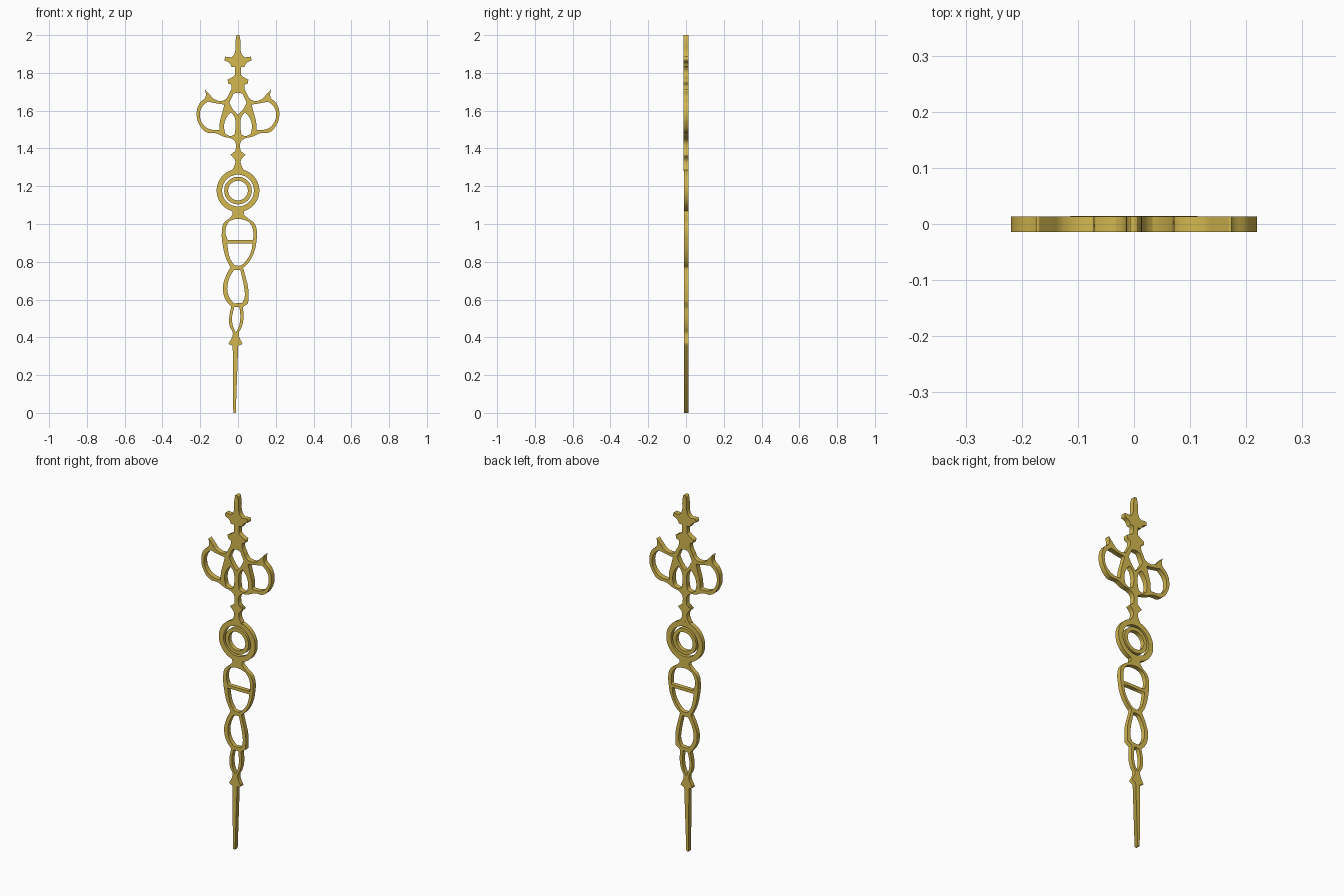
import bpy, math
from mathutils import Vector

gold = bpy.data.materials.new("gold")
gold.diffuse_color = (0.66, 0.48, 0.08, 1)


def mirror(half):
    """Close a right-hand half outline with its mirror image."""
    return half + [(-x, z) for x, z in reversed(half)]


def flip(loop):
    return [(-x, z) for x, z in loop]


def circle(r, z, n=40):
    return [(r * math.cos(2 * math.pi * i / n), z + r * math.sin(2 * math.pi * i / n))
            for i in range(n)]


def plate(name, loops, y0, y1):
    """Extruded flat plate: first loop is the outline, the others are holes."""
    cu = bpy.data.curves.new(name, 'CURVE')
    cu.dimensions = '2D'
    cu.fill_mode = 'BOTH'
    cu.resolution_u = 4
    cu.extrude = (y1 - y0) / 2
    for loop in loops:
        sp = cu.splines.new('BEZIER')
        sp.bezier_points.add(len(loop) - 1)
        sp.use_cyclic_u = True
        for i, p in enumerate(loop):
            a = Vector(p) - Vector(loop[i - 1])
            b = Vector(loop[(i + 1) % len(loop)]) - Vector(p)
            sharp = a.angle(b, 0) > math.radians(48)
            bp = sp.bezier_points[i]
            bp.co = (p[0], p[1], 0)
            bp.handle_left_type = bp.handle_right_type = 'VECTOR' if sharp else 'AUTO'
    ob = bpy.data.objects.new(name, cu)
    bpy.context.collection.objects.link(ob)
    ob.rotation_euler = (math.pi / 2, 0, 0)
    ob.location.y = (y0 + y1) / 2
    bpy.ops.object.select_all(action='DESELECT')
    ob.select_set(True)
    bpy.context.view_layer.objects.active = ob
    bpy.ops.object.convert(target='MESH')
    ob = bpy.context.object
    ob.data.materials.clear()
    ob.data.materials.append(gold)
    return ob


UP = (-0.0145, 0.0135)
LOW = (-0.0095, 0.0145)

# Ornamental head: spire, star points, scroll loops and lower knob
head = mirror([
    (0.007, 2.0), (0.013, 1.97), (0.019, 1.90), (0.035, 1.882), (0.068, 1.886),
    (0.072, 1.866), (0.045, 1.852), (0.034, 1.832), (0.016, 1.832), (0.016, 1.788),
    (0.034, 1.775), (0.055, 1.764), (0.052, 1.745), (0.034, 1.737), (0.036, 1.712),
    (0.050, 1.685), (0.062, 1.663), (0.085, 1.652), (0.125, 1.66), (0.148, 1.683),
    (0.174, 1.712), (0.172, 1.672), (0.203, 1.64), (0.219, 1.588), (0.204, 1.525),
    (0.166, 1.485), (0.115, 1.48), (0.075, 1.462), (0.03, 1.45), (0.013, 1.43),
    (0.013, 1.388), (0.040, 1.366), (0.018, 1.342), (0.014, 1.325), (0.034, 1.28)])
diamond = [(0, 1.695), (0.024, 1.69), (0.046, 1.642), (0.024, 1.603), (0, 1.577),
           (-0.024, 1.603), (-0.046, 1.642), (-0.024, 1.69)]
big_hole = [(0.072, 1.632), (0.11, 1.638), (0.16, 1.648), (0.19, 1.62), (0.202, 1.58),
            (0.187, 1.53), (0.15, 1.502), (0.098, 1.497), (0.096, 1.54), (0.083, 1.59)]
tear = [(0.038, 1.592), (0.06, 1.565), (0.074, 1.52), (0.067, 1.477), (0.04, 1.466),
        (0.018, 1.474), (0.012, 1.53), (0.02, 1.57)]
plate("ornamental_head", [head, diamond, big_hole, flip(big_hole), tear, flip(tear)], *UP)

# Mounting rings
plate("outer_ring", [circle(0.113, 1.177), circle(0.084, 1.177)], *LOW)
plate("inner_ring", [circle(0.073, 1.177), circle(0.052, 1.177)], *LOW)

# Openwork shaft, slightly asymmetric, ending in the long pointer
shaft = [
    (0.032, 1.075), (0.03, 1.05), (0.055, 1.028), (0.085, 1.005), (0.100, 0.965),
    (0.098, 0.91), (0.085, 0.85), (0.055, 0.795), (0.027, 0.768), (0.040, 0.72),
    (0.054, 0.66), (0.054, 0.58), (0.026, 0.56), (0.029, 0.50), (0.018, 0.45),
    (0.004, 0.42), (0.024, 0.365), (0.001, 0.355), (-0.012, 0.0), (-0.025, 0.0),
    (-0.028, 0.355), (-0.05, 0.365), (-0.027, 0.42), (-0.044, 0.46), (-0.046, 0.51),
    (-0.036, 0.562), (-0.066, 0.60), (-0.080, 0.66), (-0.066, 0.72), (-0.040, 0.772),
    (-0.064, 0.82), (-0.080, 0.885), (-0.086, 0.95), (-0.075, 1.005), (-0.045, 1.03),
    (-0.028, 1.05), (-0.032, 1.075)]
top_hole = [(-0.035, 1.02), (0.038, 1.02), (0.066, 1.0), (0.081, 0.96), (0.080, 0.915),
            (-0.055, 0.915), (-0.066, 0.955), (-0.056, 1.0)]
second_hole = [(-0.058, 0.898), (0.077, 0.898), (0.068, 0.85), (0.042, 0.805),
               (0.012, 0.78), (-0.02, 0.782), (-0.043, 0.82)]
third_hole = [(-0.022, 0.755), (0.012, 0.758), (0.021, 0.72), (0.033, 0.66), (0.035, 0.61),
              (0.022, 0.582), (-0.020, 0.58), (-0.045, 0.61), (-0.057, 0.66), (-0.043, 0.72)]
fourth_hole = [(-0.02, 0.56), (0.008, 0.56), (0.012, 0.50), (0.002, 0.45),
               (-0.012, 0.426), (-0.027, 0.46), (-0.031, 0.51)]
plate("openwork_shaft", [shaft, top_hole, second_hole, third_hole, fourth_hole], *LOW)
